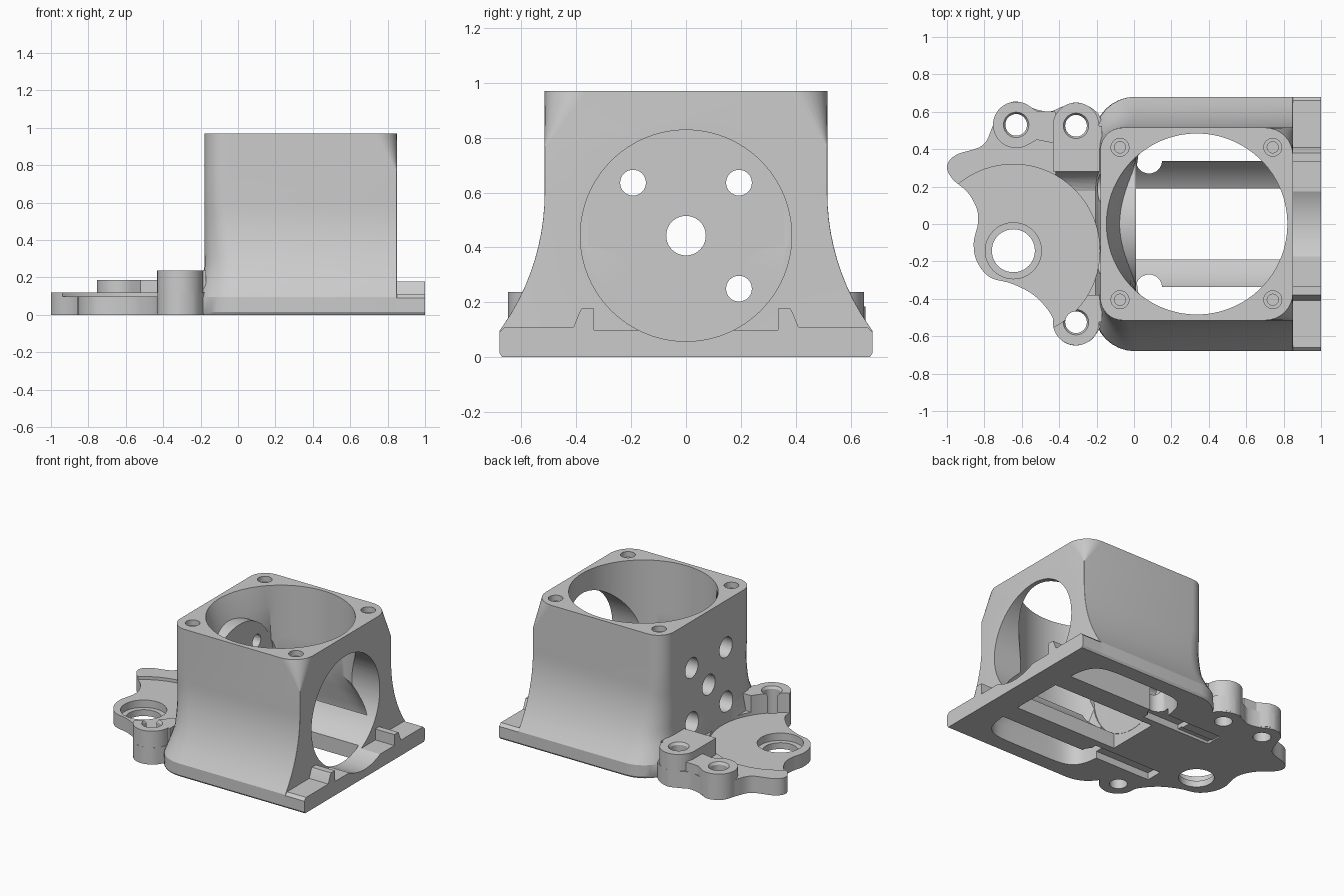
import bpy, bmesh, math
from mathutils import Vector

cube = bpy.data.objects.get("Cube")
if cube:
    bpy.data.objects.remove(cube, do_unlink=True)

grey = bpy.data.materials.new("plain_grey")
grey.use_nodes = True
colour = (0.6, 0.6, 0.6, 1)
grey.diffuse_color = colour
grey.node_tree.nodes["Principled BSDF"].inputs["Base Color"].default_value = colour
parts = []


def make(name, bm):
    """Turn a closed bmesh into an object with outward faces."""
    bm.normal_update()
    bmesh.ops.recalc_face_normals(bm, faces=bm.faces)
    if bm.calc_volume(signed=True) < 0:
        bmesh.ops.reverse_faces(bm, faces=bm.faces)
    bm.normal_update()
    mesh = bpy.data.meshes.new(name)
    bm.to_mesh(mesh)
    bm.free()
    mesh.materials.append(grey)
    ob = bpy.data.objects.new(name, mesh)
    bpy.context.collection.objects.link(ob)
    return ob


def loft(name, rings):
    """Skin equal-length rings and cap both ends."""
    bm = bmesh.new()
    rows = [[bm.verts.new(p) for p in ring] for ring in rings]
    n = len(rows[0])
    for a, b in zip(rows, rows[1:]):
        for i in range(n):
            j = (i + 1) % n
            bm.faces.new((a[i], a[j], b[j], b[i]))
    bm.faces.new(rows[0][::-1])
    bm.faces.new(rows[-1])
    return make(name, bm)


def prism(name, outline, z0, z1):
    return loft(name, [[(x, y, z) for x, y in outline] for z in (z0, z1)])


def along_x(name, profile, x0, x1):
    return loft(name, [[(x, y, z) for y, z in profile] for x in (x0, x1)])


def cyl(name, a, b, r, r2=None, seg=48):
    a, b = Vector(a), Vector(b)
    d = b - a
    bm = bmesh.new()
    bmesh.ops.create_cone(bm, cap_ends=True, segments=seg, radius1=r,
                          radius2=r if r2 is None else r2, depth=d.length)
    mat = d.to_track_quat('Z', 'Y').to_matrix().to_4x4()
    mat.translation = (a + b) / 2
    bm.transform(mat)
    return make(name, bm)


def volume(mesh):
    bm = bmesh.new()
    bm.from_mesh(mesh)
    v = bm.calc_volume()
    bm.free()
    return v


def cut(ob, tool):
    """Subtract the tool, taking the first solver that gives a sound solid."""
    before = volume(ob.data)
    for solver in ('MANIFOLD', 'EXACT'):
        mod = ob.modifiers.new("cut", 'BOOLEAN')
        mod.operation, mod.object, mod.solver = 'DIFFERENCE', tool, solver
        bpy.context.view_layer.update()
        deps = bpy.context.evaluated_depsgraph_get()
        result = bpy.data.meshes.new_from_object(ob.evaluated_get(deps))
        ob.modifiers.clear()
        if before * 0.1 < volume(result) < before - 1e-7:
            ob.data = result
            break
    bpy.data.objects.remove(tool, do_unlink=True)


def lerp(z, table):
    """Piecewise linear value from (z, value) pairs in rising z."""
    if z <= table[0][0]:
        return table[0][1]
    for (a, va), (b, vb) in zip(table, table[1:]):
        if z <= b:
            return va + (vb - va) * (z - a) / (b - a)
    return table[-1][1]


def arc(cx, cy, r, a0, a1, n=24):
    angles = [math.radians(a0 + (a1 - a0) * k / n) for k in range(n + 1)]
    return [(cx + r * math.cos(t), cy + r * math.sin(t)) for t in angles]


def smooth_path(pts, steps=6):
    """Open Catmull-Rom curve through the points."""
    v = [Vector(p) for p in [pts[0]] + pts + [pts[-1]]]
    out = []
    for p0, p1, p2, p3 in zip(v, v[1:], v[2:], v[3:]):
        for s in range(steps):
            t = s / steps
            out.append(0.5 * (2 * p1 + (p2 - p0) * t + (2 * p0 - 5 * p1 + 4 * p2 - p3) * t ** 2
                              + (3 * p1 - p0 - 3 * p2 + p3) * t ** 3))
    return out + [v[-1]]


AXIS, BORE = 0.443, 0.385
PX, PY = -0.645, -0.143


def bore():
    return cyl("bore", (0.012, 0, AXIS), (1.1, 0, AXIS), BORE, seg=96)


def recess():
    return cyl("recess", (PX, PY, 0.098), (PX, PY, 0.5), 0.462, seg=96)


def channel(side):
    y0, y1 = sorted((side * 0.24, side * 0.36))
    return prism("channel", [(-0.42, y0), (0.12, y0), (0.12, y1), (-0.42, y1)], -0.1, 0.05)


# Housing shell: flared sides, rounded rear edges, front corners rounded at the top
def shell_ring(z):
    flare = 0.852
    w = 0.515
    if z < 0.6:
        w += flare - math.sqrt(flare ** 2 - (0.6 - max(z, 0.11)) ** 2)
    if z < 0.1:
        w = 0.68 if z > 0.01 else 0.67
    rear = lerp(z, [(0.08, -0.215), (0.25, -0.18)])
    rl = lerp(z, [(0.1, 0.22), (0.6, 0.12)])
    rr = lerp(z, [(0.77, 0.004), (0.97, 0.15)])
    ring = []
    for sx, sy, r, a in ((1, -1, rr, -90), (1, 1, rr, 0), (-1, 1, rl, 90), (-1, -1, rl, 180)):
        edge = 0.85 if sx > 0 else rear
        ring += [(x, y, z) for x, y in arc(edge - sx * r, sy * (w - r), r, a, a + 90, 8)]
    return ring


# Vertical duct: round at the top, sloped in at the rear, squarer opening at the bottom
def duct_ring(z):
    slope = lerp(z, [(0.6, 0), (0.825, 0.54), (0.97, 1)])
    square = lerp(z, [(0.1, 1), (0.42, 0)])
    ring = []
    for k in range(80):
        t = math.tau * (k + 0.5) / 80
        c, s = math.cos(t), math.sin(t)
        x, y = 0.336 + 0.484 * c, 0.484 * s
        if x < 0.01:
            x = 0.01 + (x - 0.01) * slope
        qx = 0.415 + 0.405 * math.copysign(abs(c) ** 0.33, c)
        qy = 0.56 * math.copysign(abs(s) ** 0.33, s)
        ring.append((x + (qx - x) * square, y + (qy - y) * square, z))
    return ring


levels = [0, 0.015, 0.095, 0.11] + [0.11 + 0.049 * k for k in range(1, 11)] + [0.77, 0.97]
housing = loft("housing", [shell_ring(z) for z in levels])
cut(housing, loft("duct", [duct_ring(z) for z in
                           (-0.1, 0.1, 0.2, 0.3, 0.42, 0.6, 0.7, 0.825, 0.97, 1.05)]))
cut(housing, bore())
cut(housing, recess())

# Screw holes in the top rim
for x in (-0.075, 0.742):
    for y in (-0.405, 0.41):
        cut(housing, cyl("screw_hole", (x, y, 0.75), (x, y, 1), 0.03, seg=24))
        cut(housing, cyl("screw_recess", (x, y, 0.93), (x, y, 0.99), 0.048, seg=24))

# Round boss inside the rear wall, drilled together with it; one hole is blind
end_boss = cyl("end_boss", (-0.15, 0, AXIS), (0.012, 0, AXIS), BORE, seg=96)
for part in (housing, end_boss):
    cut(part, cyl("shaft_hole", (-0.3, 0, AXIS), (0.1, 0, AXIS), 0.072))
    for y in (-0.193, 0.193):
        for z in (AXIS - 0.193, AXIS + 0.193):
            cut(part, cyl("counterbore", (-0.3, y, z), (-0.08, y, z), 0.072, seg=32))
            if y > 0 or z > AXIS:
                cut(part, cyl("bolt_hole", (-0.1, y, z), (0.1, y, z), 0.047, seg=32))

# Front ledge with two locating lugs, hollowed by the bore
half = [(0.67, 0), (0.68, 0.015), (0.68, 0.09), (0.66, 0.11), (0.41, 0.11),
        (0.39, 0.16), (0.38, 0.178), (0.335, 0.178), (0.335, 0.1)]
ledge = along_x("front_ledge", half + [(-y, z) for y, z in reversed(half)], 0.822, 1)
cut(ledge, bore())
parts += [housing, end_boss, ledge]

# Floor rails with a curved top
for side, label in ((1, "left"), (-1, "right")):
    ys = [0.338 - 0.148 * k / 10 for k in range(11)]
    top = [(side * y, AXIS - math.sqrt(BORE ** 2 - y * y)) for y in ys]
    rail = along_x(label + "_rail", [(side * 0.19, 0), (side * 0.338, 0)] + top, -0.01, 0.835)
    cut(rail, cyl("rail_nick", (0.08, side * 0.34, -0.1), (0.08, side * 0.34, 0.4), 0.07, seg=32))
    cut(rail, channel(side))
    cut(housing, channel(side))
    parts.append(rail)

# Mounting bracket plate with a wavy outline
wave = [(-0.19, 0.59), (-0.235, 0.625), (-0.31, 0.65), (-0.39, 0.625), (-0.45, 0.602), (-0.53, 0.615),
        (-0.63, 0.655), (-0.72, 0.615), (-0.757, 0.52), (-0.81, 0.42), (-0.95, 0.37),
        (-1, 0.31), (-0.97, 0.24), (-0.89, 0.17), (-0.84, 0.08), (-0.835, 0), (-0.857, -0.1),
        (-0.84, -0.2), (-0.77, -0.285), (-0.65, -0.32), (-0.53, -0.385), (-0.44, -0.49),
        (-0.425, -0.57), (-0.38, -0.628), (-0.31, -0.65), (-0.235, -0.625), (-0.19, -0.57)]
plate = prism("bracket_plate", smooth_path(wave) + [(-0.13, -0.45), (-0.13, 0.45)], 0, 0.12)

# Raised bosses, and a concave fillet beside the wall
side_boss = prism("side_boss", arc(-0.63, 0.53, 0.124, 65, 300)
                  + [(-0.52, 0.45), (-0.42, 0.43), (-0.42, 0.6), (-0.52, 0.605)], 0.01, 0.185)
rear_block = prism("rear_block", arc(-0.31, 0.525, 0.124, 0, 180)
                   + [(-0.434, 0.28), (-0.17, 0.28), (-0.17, 0.525)], 0.01, 0.238)
front_block = prism("front_block", arc(-0.31, -0.525, 0.124, 180, 360)
                    + [(-0.17, -0.525), (-0.17, -0.38), (-0.434, -0.38)], 0.01, 0.238)
curve = [(0.11 + 0.17 * math.sin(t), 0.11 + 0.125 * (1 - math.cos(t)))
         for t in (math.pi / 2 * k / 8 for k in range(9))]
fillet = along_x("wall_fillet", [(0.11, 0.02), (0.28, 0.02)] + curve[::-1], -0.42, -0.17)
for part in (plate, side_boss, rear_block, front_block, fillet):
    cut(part, recess())
    parts.append(part)

# Stepped round opening, underside channels and boss holes
cut(plate, cyl("pilot_hole", (PX, PY, -0.1), (PX, PY, 0.3), 0.115))
cut(plate, cyl("pilot_step", (PX, PY, 0.045), (PX, PY, 0.3), 0.15))
for side in (-1, 1):
    cut(plate, channel(side))
for boss, x, y, top in ((side_boss, -0.63, 0.53, 0.185), (rear_block, -0.31, 0.525, 0.238),
                        (front_block, -0.31, -0.525, 0.238)):
    for part in (plate, boss):
        cut(part, cyl("boss_hole", (x, y, -0.1), (x, y, 0.4), 0.058, seg=32))
    cut(boss, cyl("boss_chamfer", (x, y, top - 0.02), (x, y, top + 0.01), 0.056, 0.074, seg=32))

# Smooth curved faces, keep sharp edges
bpy.ops.object.select_all(action='DESELECT')
for part in parts:
    part.select_set(True)
bpy.context.view_layer.objects.active = housing
bpy.ops.object.shade_smooth_by_angle(angle=math.radians(25))
